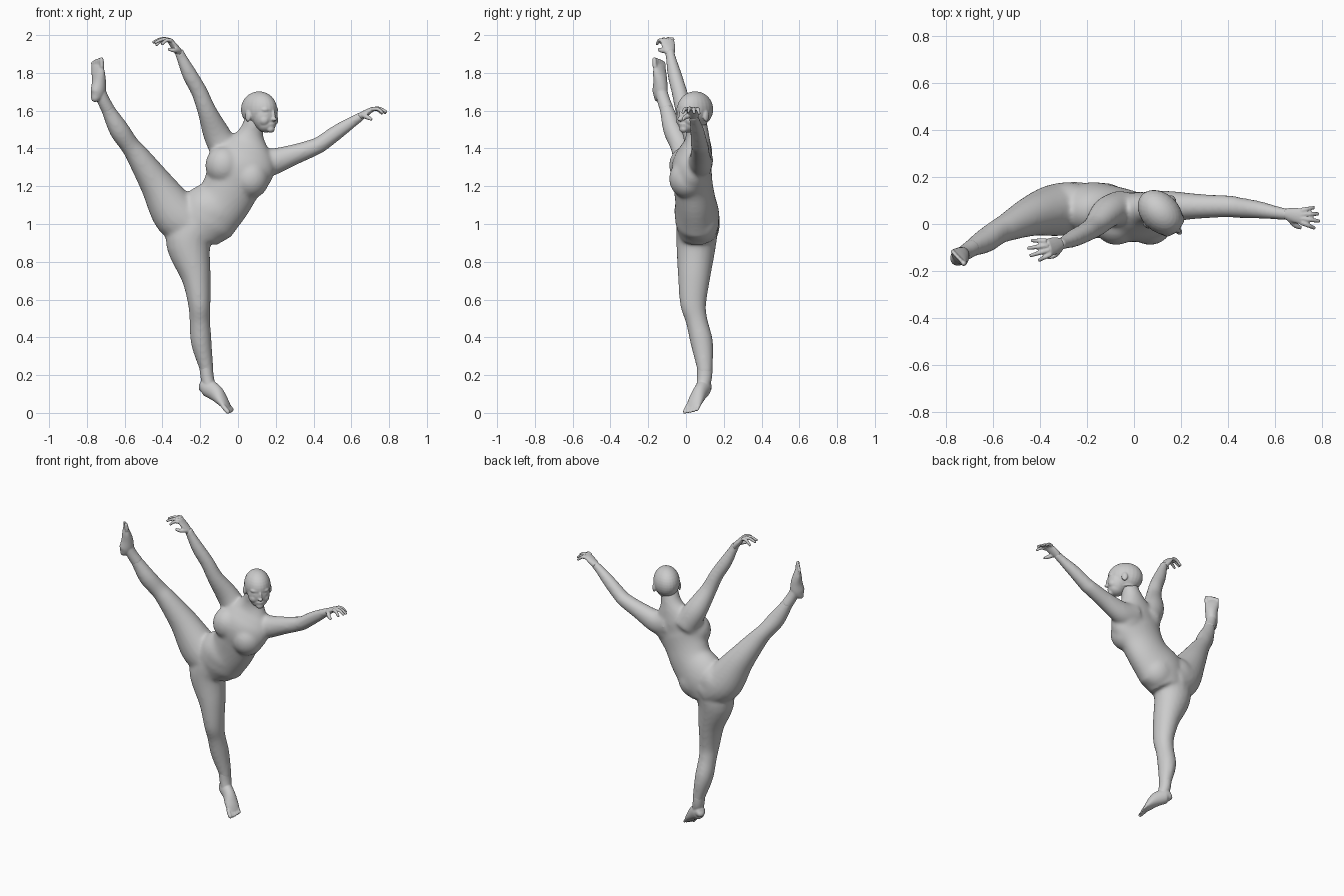
import bpy, bmesh, math
from mathutils import Vector, Matrix

FRONT = (0, -1, 0)


def spline(rows, steps=5):
    """Catmull-Rom through rows of numbers."""
    pts = [Vector(r) for r in rows]
    out = []
    for i in range(len(pts) - 1):
        p0, p1, p2, p3 = pts[max(i - 1, 0)], pts[i], pts[i + 1], pts[min(i + 2, len(pts) - 1)]
        for k in range(steps):
            t = k / steps
            out.append(0.5 * (2 * p1 + (p2 - p0) * t + (2 * p0 - 5 * p1 + 4 * p2 - p3) * t ** 2
                              + (3 * p1 - p0 - 3 * p2 + p3) * t ** 3))
    return out + [pts[-1]]


def loft(bm, rows, ref=FRONT, n=20):
    """Closed tube; each row is x, y, z, half-width, half-depth along ref."""
    rows = spline(rows)
    centres = [Vector(r[:3]) for r in rows]
    rings = []
    for i, r in enumerate(rows):
        t = (centres[min(i + 1, len(rows) - 1)] - centres[max(i - 1, 0)]).normalized()
        v = Vector(ref)
        v = (v - t * v.dot(t)).normalized()
        u = t.cross(v)
        rings.append([bm.verts.new(centres[i] + u * r[3] * math.cos(a) + v * r[4] * math.sin(a))
                      for a in (2 * math.pi * k / n for k in range(n))])
    for a, b in zip(rings, rings[1:]):
        for k in range(n):
            bm.faces.new((a[k], a[(k + 1) % n], b[(k + 1) % n], b[k]))
    bm.faces.new(rings[0][::-1])
    bm.faces.new(rings[-1])


def blob(bm, c, r, m=Matrix()):
    bmesh.ops.create_uvsphere(bm, u_segments=24, v_segments=16, radius=1,
                              matrix=m @ Matrix.Translation(c) @ Matrix.Diagonal((*r, 1)))


def finish(bm, name, voxel, smooth):
    """Fuse the overlapping volumes into one smooth skin."""
    bmesh.ops.recalc_face_normals(bm, faces=bm.faces)
    me = bpy.data.meshes.new(name)
    bm.to_mesh(me)
    bm.free()
    ob = bpy.data.objects.new(name, me)
    bpy.context.collection.objects.link(ob)
    rm = ob.modifiers.new("fuse", 'REMESH')
    rm.mode = 'VOXEL'
    rm.voxel_size = voxel
    rm.use_smooth_shade = True
    sm = ob.modifiers.new("soften", 'SMOOTH')
    sm.factor = 0.5
    sm.iterations = smooth


# torso, leaning over the standing hip, with neck
body = bmesh.new()
loft(body, [(-.22, .065, .94, .12, .10), (-.17, .06, 1.03, .165, .118), (-.08, .05, 1.12, .147, .107),
            (-.03, .037, 1.21, .152, .104), (.012, .03, 1.30, .18, .106), (.038, .05, 1.375, .16, .088),
            (.055, .06, 1.43, .108, .07), (.07, .06, 1.485, .066, .06), (.09, .052, 1.55, .054, .056),
            (.105, .05, 1.60, .05, .05)], n=32)
# bust, belly and seat
blob(body, (-.075, .008, 1.31), (.098, .098, .105))
blob(body, (.068, .008, 1.24), (.098, .098, .105))
blob(body, (-.14, .04, 1.07), (.16, .102, .13))
blob(body, (-.13, .078, 1.01), (.115, .097, .115))
blob(body, (-.28, .08, 1.04), (.125, .098, .115))
# shoulder blades
blob(body, (-.05, .075, 1.37), (.09, .055, .09))
blob(body, (.09, .08, 1.31), (.09, .055, .09))
# raised leg
loft(body, [(-.22, .07, .98, .12, .11), (-.325, .06, 1.05, .127, .112), (-.43, .035, 1.21, .09, .087),
            (-.53, -.01, 1.36, .062, .062), (-.575, -.032, 1.42, .052, .055), (-.63, -.07, 1.50, .054, .052),
            (-.685, -.10, 1.60, .038, .039), (-.71, -.117, 1.65, .033, .034)])
# standing leg
loft(body, [(-.20, .06, 1.02, .12, .11), (-.262, .055, .91, .122, .107), (-.222, .043, .72, .079, .086),
            (-.205, .038, .58, .06, .07), (-.202, .056, .49, .055, .058), (-.194, .084, .37, .055, .06),
            (-.168, .099, .24, .038, .043), (-.163, .098, .20, .035, .04)])
# raised arm
loft(body, [(-.05, .07, 1.36, .08, .075), (-.11, .05, 1.47, .073, .066), (-.165, -.008, 1.60, .051, .048),
            (-.205, -.035, 1.70, .044, .042), (-.255, -.06, 1.79, .041, .038), (-.298, -.08, 1.88, .029, .028),
            (-.315, -.086, 1.92, .026, .026)])
# side arm
loft(body, [(.07, .07, 1.34, .085, .075), (.16, .075, 1.325, .075, .065), (.29, .075, 1.365, .056, .052),
            (.40, .075, 1.405, .046, .047), (.44, .07, 1.425, .044, .045), (.53, .06, 1.49, .04, .038),
            (.62, .045, 1.55, .029, .028), (.66, .042, 1.575, .024, .027)])
finish(body, "body", 0.009, 16)


def foot(name, ankle, rows, ref, big):
    """Ankle, heel-to-ball loft and five toes; big = side of the big toe."""
    bm = bmesh.new()
    loft(bm, ankle)
    loft(bm, rows, ref)
    ball, tip = Vector(rows[-2][:3]), Vector(rows[-1][:3])
    d = (tip - ball).normalized()
    w = Vector(ref).normalized() * big
    for i in range(5):
        r = (0.009, 0.009, 0.009, 0.009, 0.0125)[i]
        length = (0.020, 0.028, 0.034, 0.038, 0.040)[i]
        off = w * (-.037, -.019, -.001, .0175, .038)[i] * 0.9
        a, b = ball + off, tip + off
        loft(bm, [(*a, r, r), (*(b + d * length * .4), r, r), (*(b + d * length * .8), r * .85, r * .85),
                  (*(b + d * length), r * .4, r * .4)], ref, 10)
    finish(bm, name, 0.0042, 8)


foot("standing_foot", [(-.169, .099, .245, .036, .041), (-.163, .098, .19, .035, .04), (-.15, .088, .13, .033, .034)],
     [(-.202, .122, .138, .008, .01), (-.194, .117, .136, .024, .024), (-.168, .099, .136, .046, .038),
      (-.12, .075, .107, .044, .038), (-.085, .052, .066, .029, .043),
      (-.064, .04, .038, .018, .041), (-.054, .034, .026, .011, .034)], (.5, .86, 0), -1)
foot("raised_foot", [(-.687, -.101, 1.605, .036, .037), (-.715, -.12, 1.66, .033, .034), (-.737, -.135, 1.72, .031, .032)],
     [(-.762, -.15, 1.648, .008, .01), (-.758, -.147, 1.66, .022, .022), (-.742, -.138, 1.695, .044, .035),
      (-.736, -.136, 1.75, .037, .038), (-.74, -.139, 1.80, .026, .043),
      (-.744, -.14, 1.83, .016, .041), (-.745, -.141, 1.843, .010, .034)], (.7, -.7, 0), 1)


def hand(name, wrist, knuckle, width, tips, thumb):
    """Palm, four arched fingers and a thumb."""
    bm = bmesh.new()
    wr, kn, w = Vector(wrist), Vector(knuckle), Vector(width)
    half = w.length
    mid = (wr + kn) / 2
    loft(bm, [(*wr, .021, .024), (*mid, .018, half), (*kn, .012, half * 1.05)], w, 16)
    for i, tip in enumerate(tips):
        tip = Vector(tip)
        k = kn + w * (0.8 - 1.6 * i / 3)
        j = (k + tip) / 2 + Vector((0, 0, .011))
        loft(bm, [(*k, .012, .012), (*j, .010, .010), (*tip, .0075, .0075)], w, 10)
    th, base = Vector(thumb), wr.lerp(kn, .25) - w * .5
    loft(bm, [(*base, .015, .015), (*((base + th) / 2 - w * .3), .012, .012), (*th, .0075, .0075)], w, 10)
    finish(bm, name, 0.0045, 2)


hand("side_hand", (.645, .043, 1.567), (.712, .032, 1.608), (0, .032, 0),
     [(.765, .07, 1.582), (.784, .043, 1.585), (.788, .012, 1.592), (.768, -.018, 1.587)], (.71, -.016, 1.552))
hand("raised_hand", (-.307, -.083, 1.90), (-.363, -.10, 1.975), (-.012, .034, .004),
     [(-.435, -.07, 1.945), (-.452, -.103, 1.96), (-.442, -.135, 1.958), (-.405, -.155, 1.95)], (-.37, -.142, 1.925))

# head, turned toward the side arm
head = bmesh.new()
M = Matrix.Translation((.117, .043, 1.595)) @ Matrix.Rotation(math.radians(45), 4, 'Z')
blob(head, (0, .008, .012), (.081, .109, .095), M)       # skull
blob(head, (0, -.038, -.025), (.069, .063, .082), M)     # face
blob(head, (0, -.045, -.066), (.053, .052, .045), M)     # jaw
blob(head, (0, -.080, -.092), (.024, .020, .020), M)     # chin
blob(head, (0, -.100, -.022), (.009, .012, .030), M)     # nose bridge
blob(head, (0, -.106, -.041), (.014, .015, .010), M)     # nose tip
blob(head, (0, -.086, -.066), (.026, .016, .010), M)     # upper lip
blob(head, (0, -.084, -.077), (.023, .016, .010), M)     # lower lip
loft(head, [(*(M @ Vector((0, .02, -.02))), .055, .06), (.10, .053, 1.53, .053, .056)])  # nape
for s in (-1, 1):
    blob(head, (s * .026, -.072, .010), (.032, .023, .016), M)    # brow
    blob(head, (s * .028, -.080, -.014), (.018, .014, .011), M)   # eye
    blob(head, (s * .032, -.060, -.045), (.030, .033, .032), M)   # cheek
    blob(head, (s * .079, .012, -.024), (.010, .019, .030), M)    # ear
finish(head, "head", 0.0045, 6)
